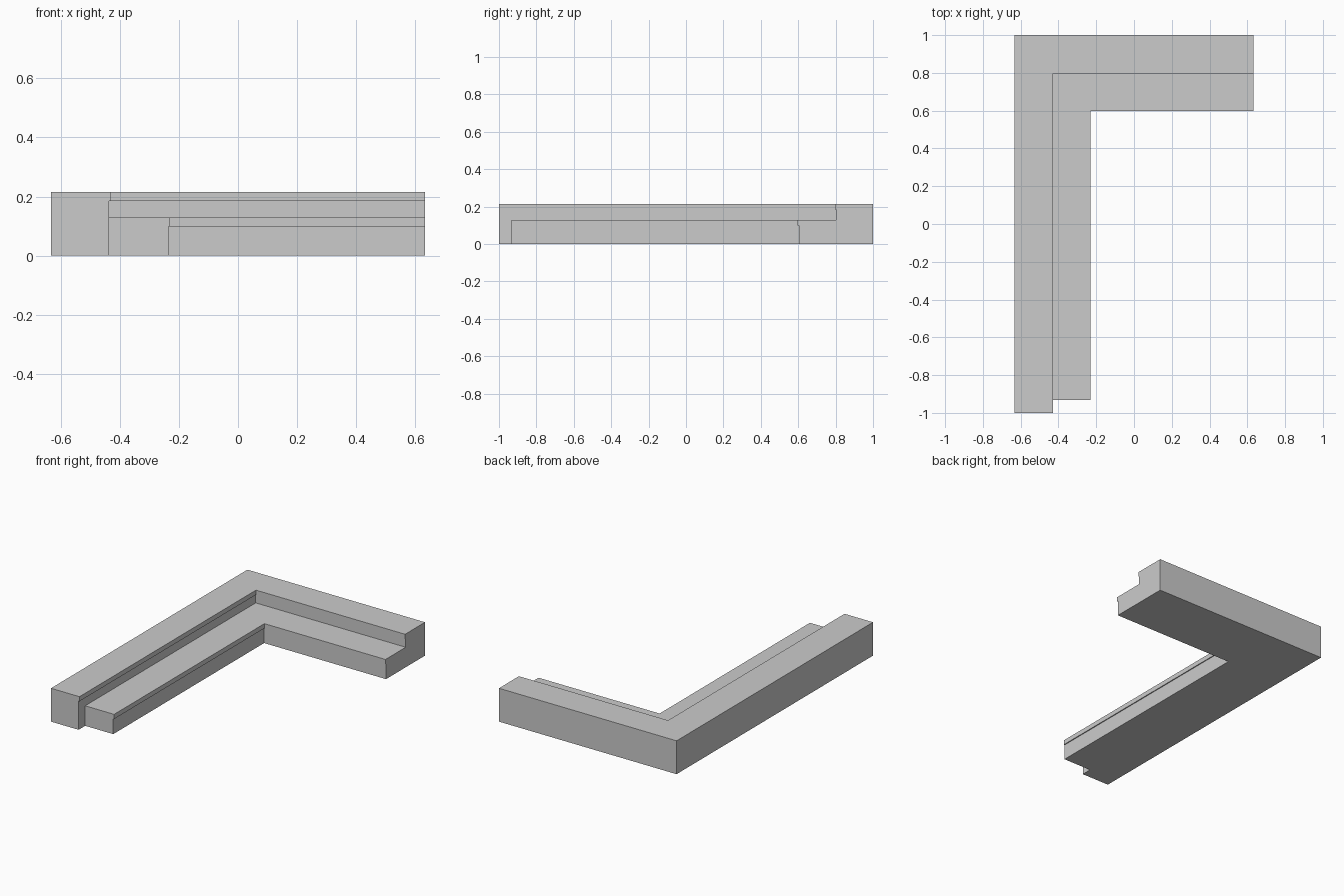
import bpy, bmesh

if "Cube" in bpy.data.objects:
    bpy.data.objects.remove(bpy.data.objects["Cube"])

X0, X1 = -0.633, 0.633   # outer left side, right end
Y1 = 1.0                 # outer back side


def mitred_run(name, d0, d1, z0, z1, front):
    """L-shaped bar with a mitred corner; d0/d1 are insets from the outer edge."""
    bm = bmesh.new()
    profile = [(d0, z0), (d1, z0), (d1, z1), (d0, z1)]
    rings = [
        [bm.verts.new((X0 + d, front, z)) for d, z in profile],
        [bm.verts.new((X0 + d, Y1 - d, z)) for d, z in profile],
        [bm.verts.new((X1, Y1 - d, z)) for d, z in profile],
    ]
    for a, b in zip(rings, rings[1:]):
        for i in range(4):
            j = (i + 1) % 4
            bm.faces.new((a[i], a[j], b[j], b[i]))
    bm.faces.new(rings[0])
    bm.faces.new(rings[-1])
    bmesh.ops.recalc_face_normals(bm, faces=bm.faces)
    mesh = bpy.data.meshes.new(name)
    bm.to_mesh(mesh)
    bm.free()
    obj = bpy.data.objects.new(name, mesh)
    bpy.context.collection.objects.link(obj)
    return obj


# Each step: a solid base with a slightly overhanging tread slab on top
steps = [
    ("upper_step", 0.0, 0.197, 0.185, -1.0),
    ("lower_step", 0.197, 0.397, 0.099, -0.933),
]
for name, d0, d1, height, front in steps:
    mitred_run(name + "_base", d0, d1, 0.0, height, front)
    mitred_run(name + "_tread", d0, d1 + 0.006, height, height + 0.03, front)
